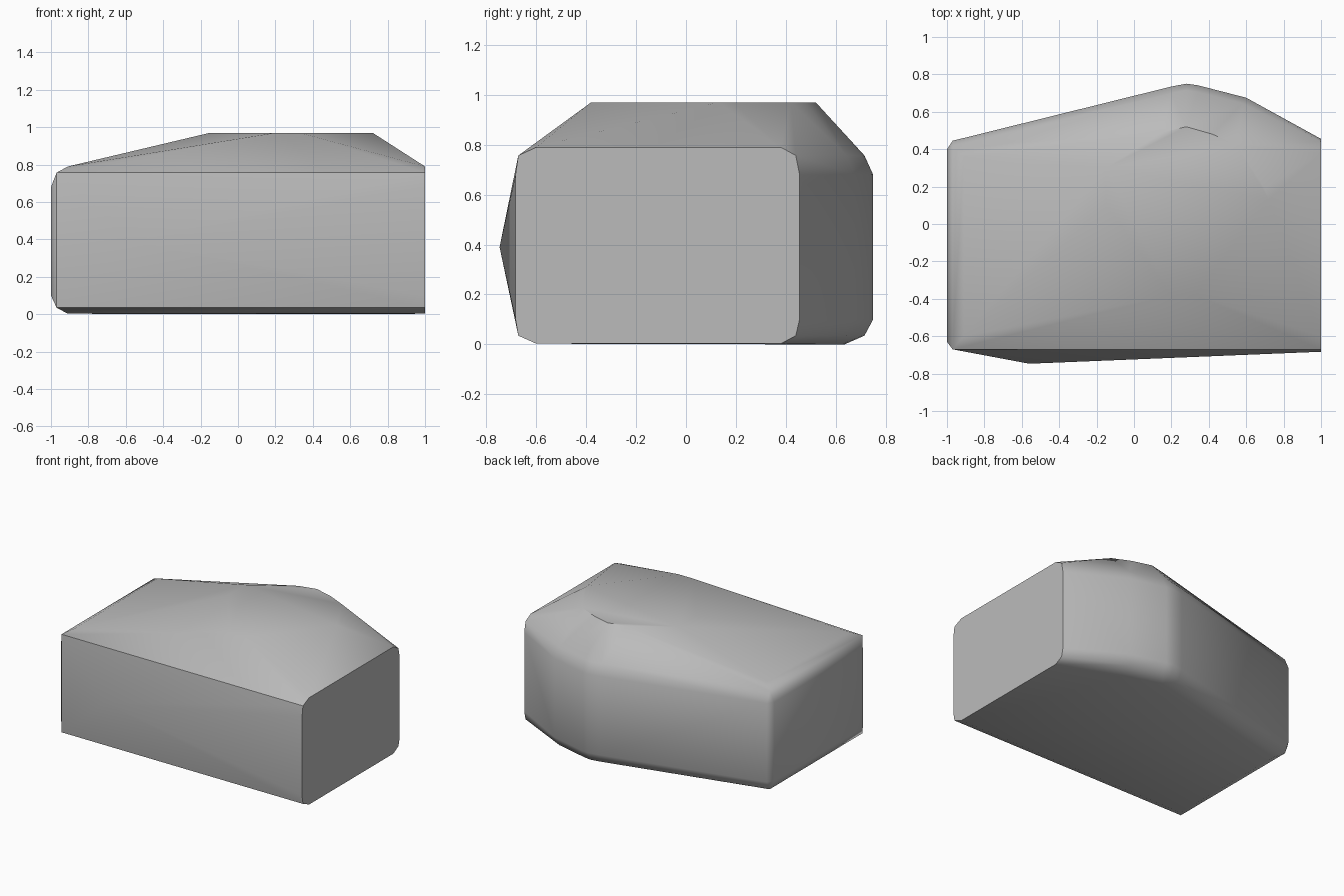
import bpy, bmesh, math

cube = bpy.data.objects.get("Cube")
if cube:
    bpy.data.objects.remove(cube)

stone = bpy.data.materials.new("stone grey")
stone.use_nodes = True
grey = (0.5, 0.5, 0.5, 1)
stone.diffuse_color = grey
stone.node_tree.nodes["Principled BSDF"].inputs["Base Color"].default_value = grey

# Stacked outlines: height, left end, front, back, and the back bulge
wall = [(-1, -.63), (-1, .4), (-.97, .445), (.2, .735), (.28, .75), (.34, .742),
        (.6, .675), (1, .455), (1, -.683)]
rim = [(-.97, -.67), (-.97, .41), (.2, .7), (.28, .715), (.34, .705),
       (.58, .645), (1, .44), (1, -.672)]
cap = [(-.91, -.6), (-.91, .36), (1, .38), (1, -.6)]
base_back = [(.2, .62), (.28, .635), (.34, .625), (.55, .56)]
plateau = [(.2, -.38), (.33, -.38), (.72, .13), (.7, .19), (.55, .42), (.42, .48),
           (.28, .52), (.15, .49), (-.15, .3), (-.15, .1)]

levels = [(.1, wall), (.68, wall), (.035, rim), (.757, rim),
          (.003, cap), (.79, cap), (0, base_back), (.97, plateau)]
points = [(x, y, z) for z, outline in levels for x, y in outline]
points.append((-.56, -.747, .39))        # bulge on the front

# Boulder: one faceted skin stretched over the outlines
bm = bmesh.new()
for p in points:
    bm.verts.new(p)
hull = bmesh.ops.convex_hull(bm, input=bm.verts)
spare = {g for g in hull["geom_interior"] + hull["geom_unused"]
         if isinstance(g, bmesh.types.BMVert)}
bmesh.ops.delete(bm, geom=list(spare), context='VERTS')
bmesh.ops.dissolve_limit(bm, angle_limit=math.radians(0.6),
                         verts=bm.verts, edges=bm.edges)
bmesh.ops.recalc_face_normals(bm, faces=bm.faces)
mesh = bpy.data.meshes.new("boulder")
bm.to_mesh(mesh)
bm.free()
mesh.materials.append(stone)
boulder = bpy.data.objects.new("boulder", mesh)
bpy.context.collection.objects.link(boulder)

# Soft shading with crisp cut edges
bpy.context.view_layer.objects.active = boulder
boulder.select_set(True)
bpy.ops.object.shade_smooth_by_angle(angle=math.radians(42))
